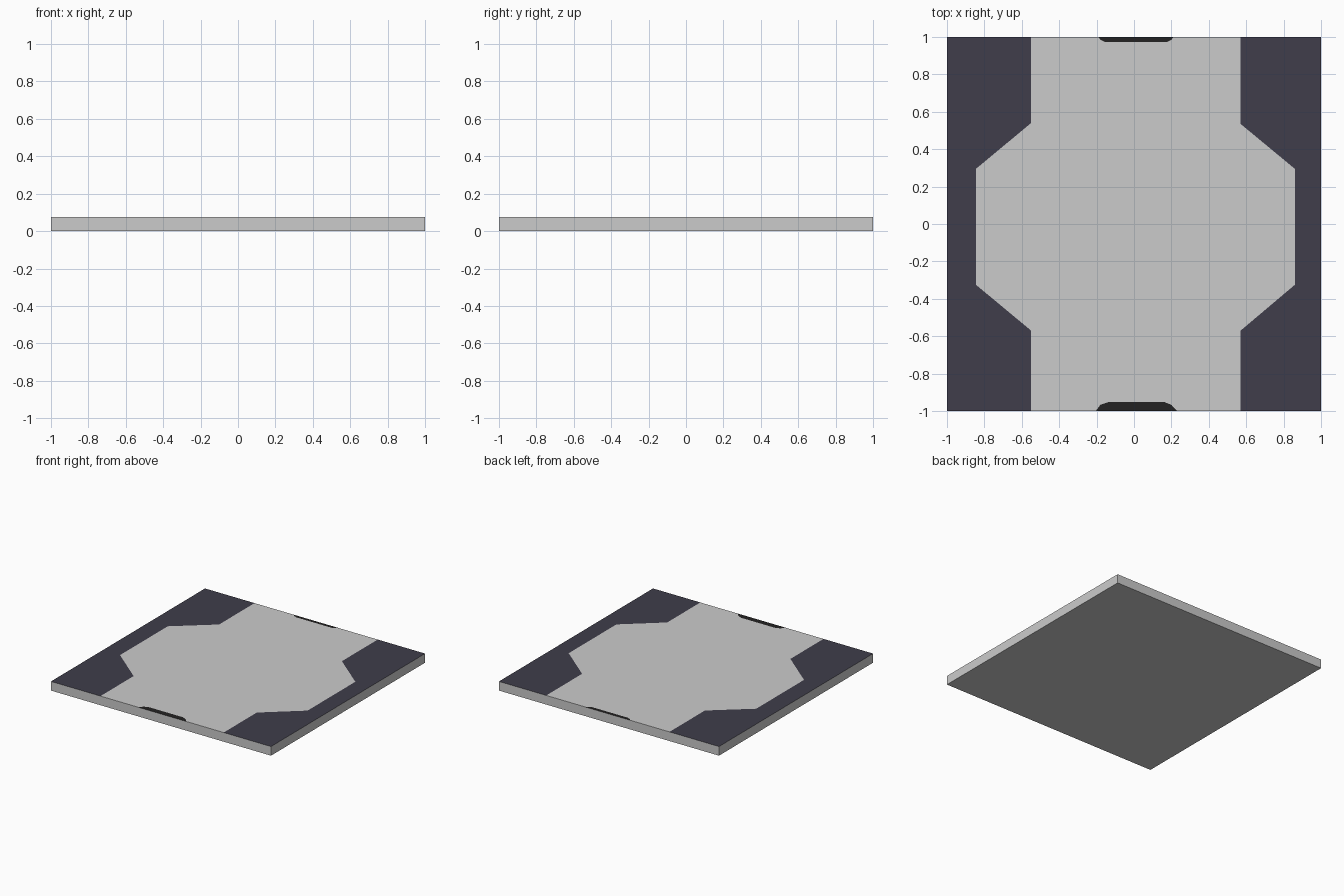
import bpy
import bmesh

if "Cube" in bpy.data.objects:
    bpy.data.objects.remove(bpy.data.objects["Cube"])

H = 0.075  # slab thickness


def material(name, rgb):
    m = bpy.data.materials.new(name)
    m.diffuse_color = (*rgb, 1.0)
    m.use_nodes = True
    m.node_tree.nodes["Principled BSDF"].inputs["Base Color"].default_value = m.diffuse_color
    return m


mats = [material("light_grey", (0.60, 0.60, 0.60)),
        material("slate_blue", (0.050, 0.047, 0.070)),
        material("near_black", (0.017, 0.016, 0.016))]

# Boundaries of the painted areas on the top, all listed from left to right / back to front
left = [(-0.55, 1), (-0.55, 0.54), (-0.845, 0.295), (-0.845, -0.325), (-0.55, -0.57), (-0.55, -1)]
right = [(0.57, 1), (0.57, 0.535), (0.86, 0.295), (0.86, -0.325), (0.57, -0.57), (0.57, -1)]
back_mark = [(-0.19, 1), (-0.18, 0.985), (-0.155, 0.973), (0.175, 0.973), (0.2, 0.985), (0.21, 1)]
front_mark = [(-0.205, -1), (-0.18, -0.967), (-0.14, -0.953), (0.165, -0.953), (0.2, -0.967), (0.23, -1)]

bm = bmesh.new()
verts = {}


def top_face(points, mat):
    """Add one top face, sharing corners with its neighbours."""
    for p in points:
        if p not in verts:
            verts[p] = bm.verts.new((p[0], p[1], H))
    bm.faces.new([verts[p] for p in points]).material_index = mat


# Top surface: centre panel, two side areas, two edge marks
top_face(left + front_mark + right[::-1] + back_mark[::-1], 0)
top_face([(-1, 1), (-1, -1)] + left[::-1], 1)
top_face([(1, -1), (1, 1)] + right, 1)
top_face(back_mark, 2)
top_face(front_mark[::-1], 2)

# Side walls dropped from the outer border, then the underside
rim = [e for e in bm.edges if e.is_boundary]
walls = bmesh.ops.extrude_edge_only(bm, edges=rim)["geom"]
for v in (g for g in walls if isinstance(g, bmesh.types.BMVert)):
    v.co.z = 0
bmesh.ops.contextual_create(bm, geom=[e for e in bm.edges if e.is_boundary])
for f in bm.faces:
    if min(v.co.z for v in f.verts) < H / 2:
        f.material_index = 0
bmesh.ops.recalc_face_normals(bm, faces=bm.faces)

mesh = bpy.data.meshes.new("floor_tile")
bm.to_mesh(mesh)
bm.free()
for m in mats:
    mesh.materials.append(m)
bpy.context.collection.objects.link(bpy.data.objects.new("floor_tile", mesh))
